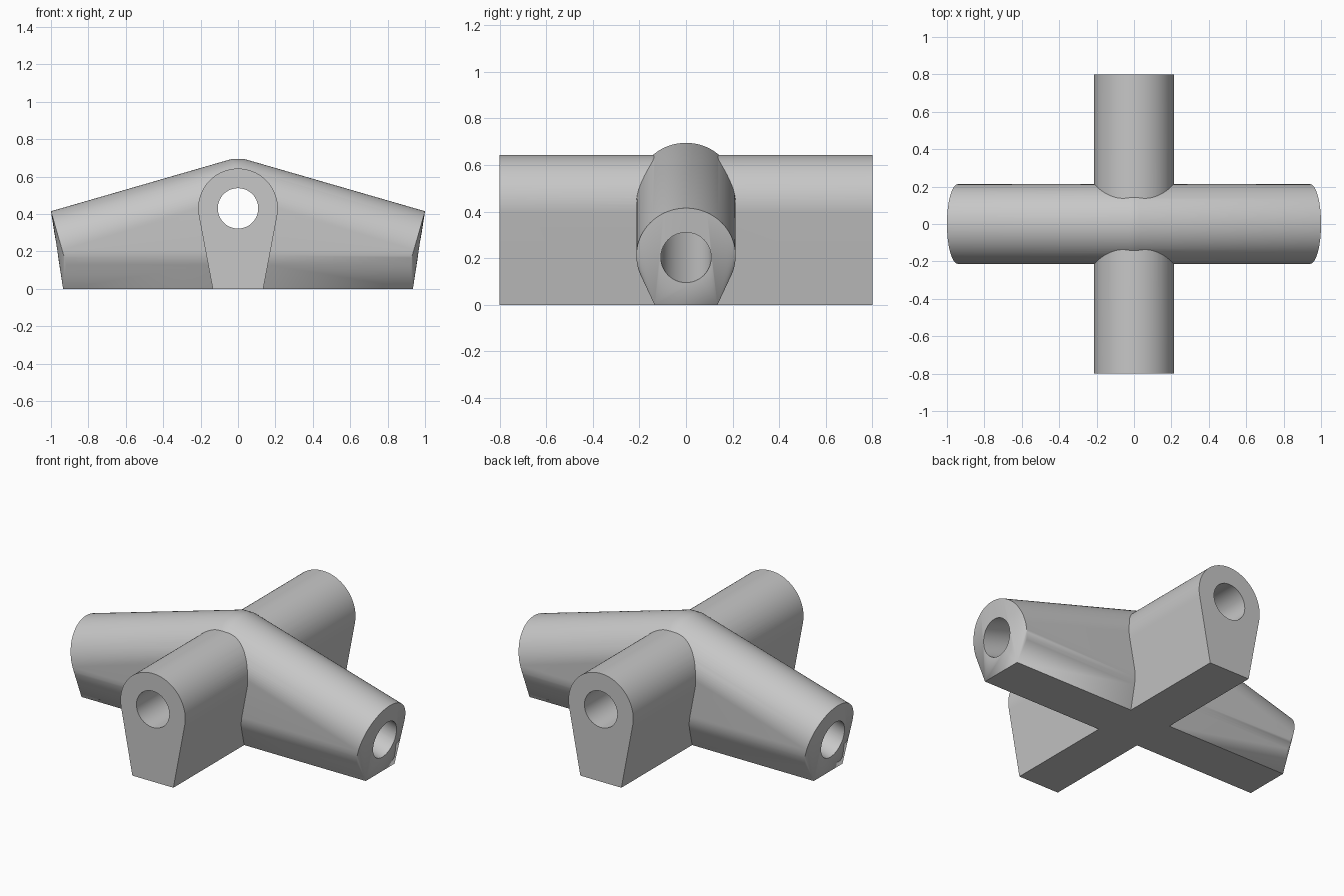
import bpy, bmesh, math
from mathutils import Matrix, Vector

cube = bpy.data.objects.get("Cube")
if cube:
    bpy.data.objects.remove(cube)

R = 0.213            # outer radius of every arm
BORE = 0.108         # radius of the sockets
BASE = 0.135         # half width of the flat foot
TILT = math.radians(16.1)
TIP = Vector((0.941, 0, 0.21))       # centre of a sloping arm's end disc
CROWN = Vector((-0.027, 0, 0.49))    # centre of its inner disc
SIDES = 96

grey = bpy.data.materials.new("plain_grey")
grey.use_nodes = True
color = (0.57, 0.57, 0.57, 1)
grey.diffuse_color = color
grey.node_tree.nodes["Principled BSDF"].inputs["Base Color"].default_value = color


def disc(center, radius, axis):
    """Points of a circle facing along axis."""
    axis = Vector(axis).normalized()
    side = axis.orthogonal().normalized()
    return [Vector(center) + Matrix.Rotation(math.tau * i / SIDES, 3, axis) @ side * radius
            for i in range(SIDES)]


def foot(x, y):
    return [Vector((sx * x, sy * y, 0)) for sx in (-1, 1) for sy in (-1, 1)]


def hull(name, points):
    """Object wrapped tightly around the points."""
    bm = bmesh.new()
    for p in points:
        bm.verts.new(p)
    res = bmesh.ops.convex_hull(bm, input=bm.verts[:])
    loose = {v for v in res["geom_interior"] + res["geom_unused"]
             if isinstance(v, bmesh.types.BMVert) and v.is_valid}
    loose |= {v for v in bm.verts if not v.link_faces}
    bmesh.ops.delete(bm, geom=list(loose), context="VERTS")
    bmesh.ops.dissolve_limit(bm, angle_limit=0.002, verts=bm.verts[:], edges=bm.edges[:])
    bmesh.ops.recalc_face_normals(bm, faces=bm.faces[:])
    mesh = bpy.data.meshes.new(name)
    bm.to_mesh(mesh)
    bm.free()
    mesh.materials.append(grey)
    obj = bpy.data.objects.new(name, mesh)
    bpy.context.collection.objects.link(obj)
    return obj


def combine(body, other, operation):
    other.hide_render = True
    mod = body.modifiers.new(other.name, "BOOLEAN")
    mod.operation = operation
    mod.solver = "EXACT"
    mod.object = other
    bpy.context.view_layer.objects.active = body
    bpy.ops.object.modifier_apply(modifier=mod.name)
    bpy.data.objects.remove(other)


# Sloping pair of arms, wrapped as one body
points = foot(0.935, BASE)
mirror = Matrix.Diagonal((-1, 1, 1))
slope = Vector((math.cos(TILT), 0, -math.sin(TILT)))
for p in disc(TIP, R, slope) + disc(CROWN, R, slope):
    points += [p, mirror @ p]
body = hull("four_way_connector", points)

# Level pair of arms
level = disc((0, -0.8, 0.43), R, (0, 1, 0)) + disc((0, 0.8, 0.43), R, (0, 1, 0))
combine(body, hull("level_arms", level + foot(BASE, 0.8)), "UNION")

# Sockets: one straight through, two sloping ones meeting it
through = disc((0, -1, 0.43), BORE, (0, 1, 0)) + disc((0, 1, 0.43), BORE, (0, 1, 0))
combine(body, hull("level_bore", through), "DIFFERENCE")
for name, flip in (("left_bore", Matrix.Identity(3)), ("right_bore", mirror)):
    bore = disc(CROWN + slope * 0.03, BORE, slope) + disc(TIP + slope * 0.2, BORE, slope)
    combine(body, hull(name, [flip @ p for p in bore]), "DIFFERENCE")

# Smooth rounded walls, crisp rims
bpy.ops.object.select_all(action="DESELECT")
body.select_set(True)
bpy.context.view_layer.objects.active = body
bpy.ops.object.shade_smooth_by_angle(angle=math.radians(30))
